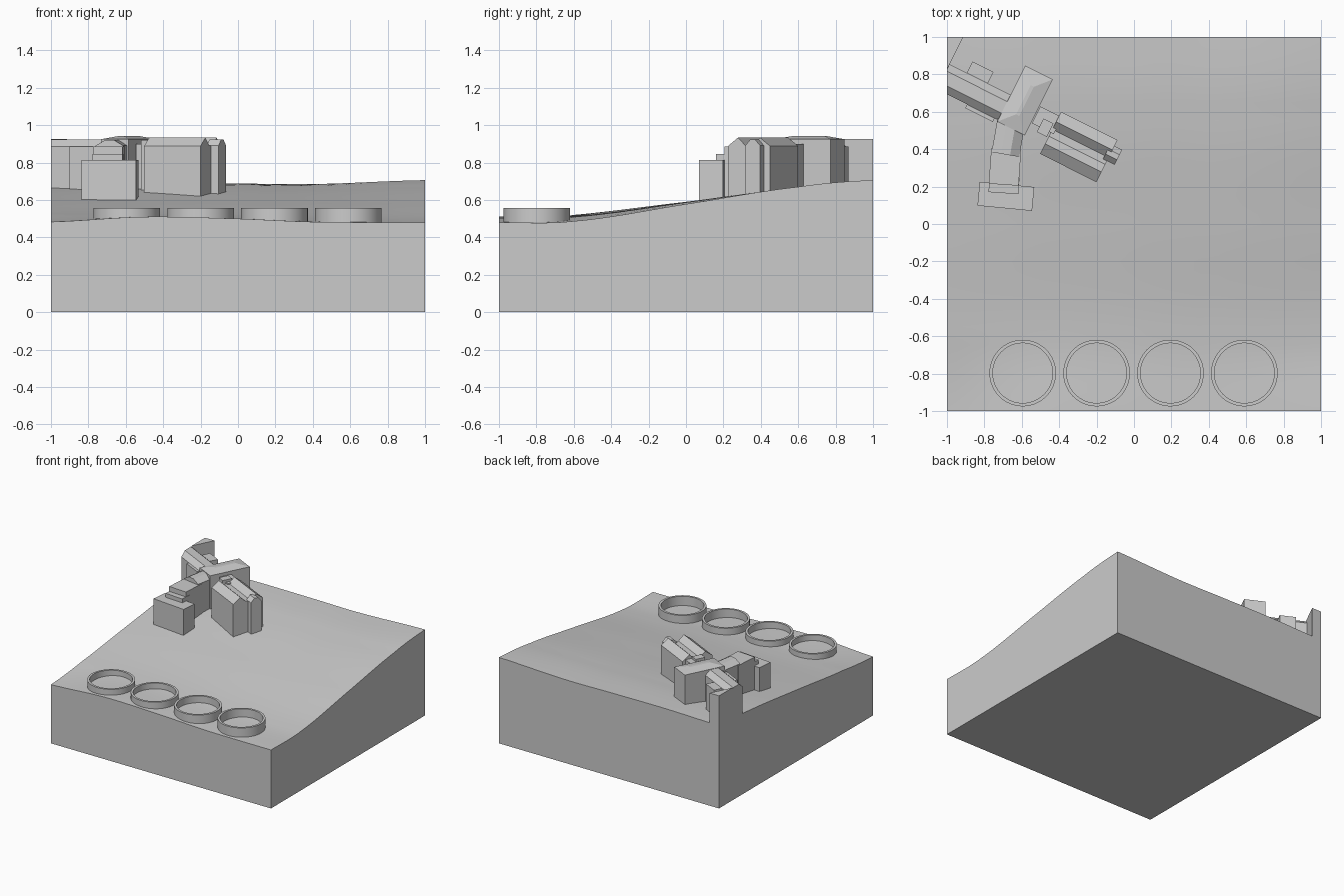
import bpy, bmesh
from math import radians, cos, sin
from mathutils import Vector, Matrix

cube = bpy.data.objects.get("Cube")
if cube:
    bpy.data.objects.remove(cube, do_unlink=True)

grey = bpy.data.materials.new("plain grey")
grey.use_nodes = True
colour = (0.6, 0.6, 0.6, 1)
grey.diffuse_color = colour
grey.node_tree.nodes["Principled BSDF"].inputs["Base Color"].default_value = colour


def finish(name, bm):
    bmesh.ops.recalc_face_normals(bm, faces=bm.faces)
    mesh = bpy.data.meshes.new(name)
    bm.to_mesh(mesh)
    bm.free()
    mesh.materials.append(grey)
    obj = bpy.data.objects.new(name, mesh)
    bpy.context.collection.objects.link(obj)
    return obj


def smooth(obj, degrees):
    bpy.ops.object.select_all(action="DESELECT")
    obj.select_set(True)
    bpy.context.view_layer.objects.active = obj
    bpy.ops.object.shade_smooth_by_angle(angle=radians(degrees))


# Hillside: height profiles running front to back, blended across the width
KNOT_X = [-1, -0.5, 0, 0.4, 1]
KNOT_Y = [-1, -0.6, 0, 0.6, 1]
HEIGHTS = [
    [0.483, 0.52, 0.59, 0.655, 0.68],
    [0.51, 0.517, 0.59, 0.665, 0.69],
    [0.50, 0.51, 0.588, 0.665, 0.688],
    [0.483, 0.498, 0.582, 0.66, 0.685],
    [0.48, 0.487, 0.578, 0.67, 0.706],
]


def blend(knots, values, t):
    i = max(k for k in range(len(knots) - 1) if knots[k] <= t)
    f = (t - knots[i]) / (knots[i + 1] - knots[i])
    last = len(values) - 1
    a, b = values[i], values[i + 1]
    ma = (b - values[max(i - 1, 0)]) / 2
    mb = (values[min(i + 2, last)] - a) / 2
    g = 1 - f
    return a * g * g * (1 + 2 * f) + b * f * f * (3 - 2 * f) + f * g * (ma * g - mb * f)


def ground(x, y):
    return blend(KNOT_X, [blend(KNOT_Y, row, y) for row in HEIGHTS], x)


bm = bmesh.new()
bmesh.ops.create_grid(bm, x_segments=40, y_segments=40, size=1)
rim = [e for e in bm.edges if e.is_boundary]
for v in bm.verts:
    x, y = (max(-1, min(1, c)) for c in v.co.xy)
    v.co = (x, y, ground(x, y))
wall = bmesh.ops.extrude_edge_only(bm, edges=rim)["geom"]
for v in wall:
    if isinstance(v, bmesh.types.BMVert):
        v.co.z = 0
bmesh.ops.holes_fill(bm, edges=[e for e in bm.edges if e.is_boundary])
smooth(finish("hillside_block", bm), 30)


# Round tanks along the front edge: open rings
def ring(name, x, y, outer, inner, low, high, sides=64):
    bm = bmesh.new()
    path = [(outer, low), (outer, high), (inner, high), (inner, low)]
    verts = [bm.verts.new((r, 0, z)) for r, z in path]
    edges = [bm.edges.new((verts[i], verts[(i + 1) % 4])) for i in range(4)]
    bmesh.ops.spin(bm, geom=verts + edges, axis=(0, 0, 1), cent=(0, 0, 0),
                   angle=radians(360), steps=sides, use_merge=True)
    bmesh.ops.remove_doubles(bm, verts=bm.verts, dist=1e-5)
    bmesh.ops.translate(bm, verts=bm.verts, vec=(x, y, 0))
    smooth(finish(name, bm), 30)


for i, x in enumerate((-0.595, -0.2, 0.195, 0.59)):
    ring(f"round_tank_{i + 1}", x, -0.797, 0.178, 0.16, 0.475, 0.557)


# Buildings: a cross-section (side offset, height) swept along a heading
def building(name, centre, angle, length, profile, hip=0):
    bm = bmesh.new()
    base = 0.5
    low = min(z for _, z in profile)
    points = [(profile[0][0], base)] + profile + [(profile[-1][0], base)]
    ends = []
    for side in (-1, 1):
        ends.append([bm.verts.new((side * (length / 2 - (hip if z > low + 0.001 else 0)), s, z))
                     for s, z in points])
    n = len(points)
    for i in range(n):
        j = (i + 1) % n
        bm.faces.new((ends[0][i], ends[0][j], ends[1][j], ends[1][i]))
    for end in ends:
        if hip:
            bm.faces.new((end[0], end[1], end[-2], end[-1]))
            bm.faces.new(end[1:-1])
        else:
            bm.faces.new(end)
    turn = Matrix.Translation((*centre, 0)) @ Matrix.Rotation(radians(angle), 4, "Z")
    bmesh.ops.transform(bm, matrix=turn, verts=bm.verts)
    # trim anything that overhangs the block
    for edge, out in (((-1, 0, 0), (-1, 0, 0)), ((0, 1, 0), (0, 1, 0))):
        bmesh.ops.bisect_plane(bm, geom=bm.verts[:] + bm.edges[:] + bm.faces[:],
                               plane_co=edge, plane_no=out, clear_outer=True)
        bmesh.ops.holes_fill(bm, edges=[e for e in bm.edges if e.is_boundary])
    finish(name, bm)


def flat(width, top):
    return [(-width / 2, top), (width / 2, top)]


def roofed(width, eave, top, flat_width):
    w, f = width / 2, flat_width / 2
    return [(-w, eave), (-f, top), (f, top), (w, eave)]


TILT = -26.6
CROSS = TILT + 90

# Hall across the middle, with a low hipped roof
building("central_hall", (-0.583, 0.66), CROSS, 0.335, roofed(0.165, 0.925, 0.943, 0.02), hip=0.08)

# Long wing running off the back corner, with side bays
building("long_wing", (-0.86, 0.707), TILT, 0.56, roofed(0.15, 0.885, 0.922, 0.07))
building("long_wing_back_bay", (-0.825, 0.805), TILT, 0.125, flat(0.08, 0.885))
building("long_wing_front_bay", (-0.815, 0.61), TILT, 0.165, flat(0.06, 0.885))
building("corner_hall", (-1.025, 0.955), CROSS, 0.5, flat(0.16, 0.925))

# Twin-ridged wing with its link and end bay
twin = [(-0.126, 0.888), (-0.066, 0.933), (-0.02, 0.89),
        (0.02, 0.89), (0.066, 0.933), (0.126, 0.888)]
building("twin_ridge_wing", (-0.295, 0.412), TILT, 0.337, twin)
building("link_wing", (-0.465, 0.555), TILT, 0.13, flat(0.1, 0.90))
building("link_bay", (-0.475, 0.515), TILT, 0.06, flat(0.08, 0.92))
building("end_bay", (-0.115, 0.372), TILT, 0.07, roofed(0.09, 0.89, 0.922, 0.03))

# Front wing stepping down the slope
building("front_wing_link", (-0.67, 0.47), 80, 0.2, roofed(0.15, 0.89, 0.92, 0.05))
building("front_wing", (-0.69, 0.305), 86, 0.19, flat(0.16, 0.885))
building("front_wing_step", (-0.695, 0.21), 86, 0.09, flat(0.16, 0.845))
building("front_block", (-0.685, 0.148), -5.5, 0.293, flat(0.128, 0.813))
